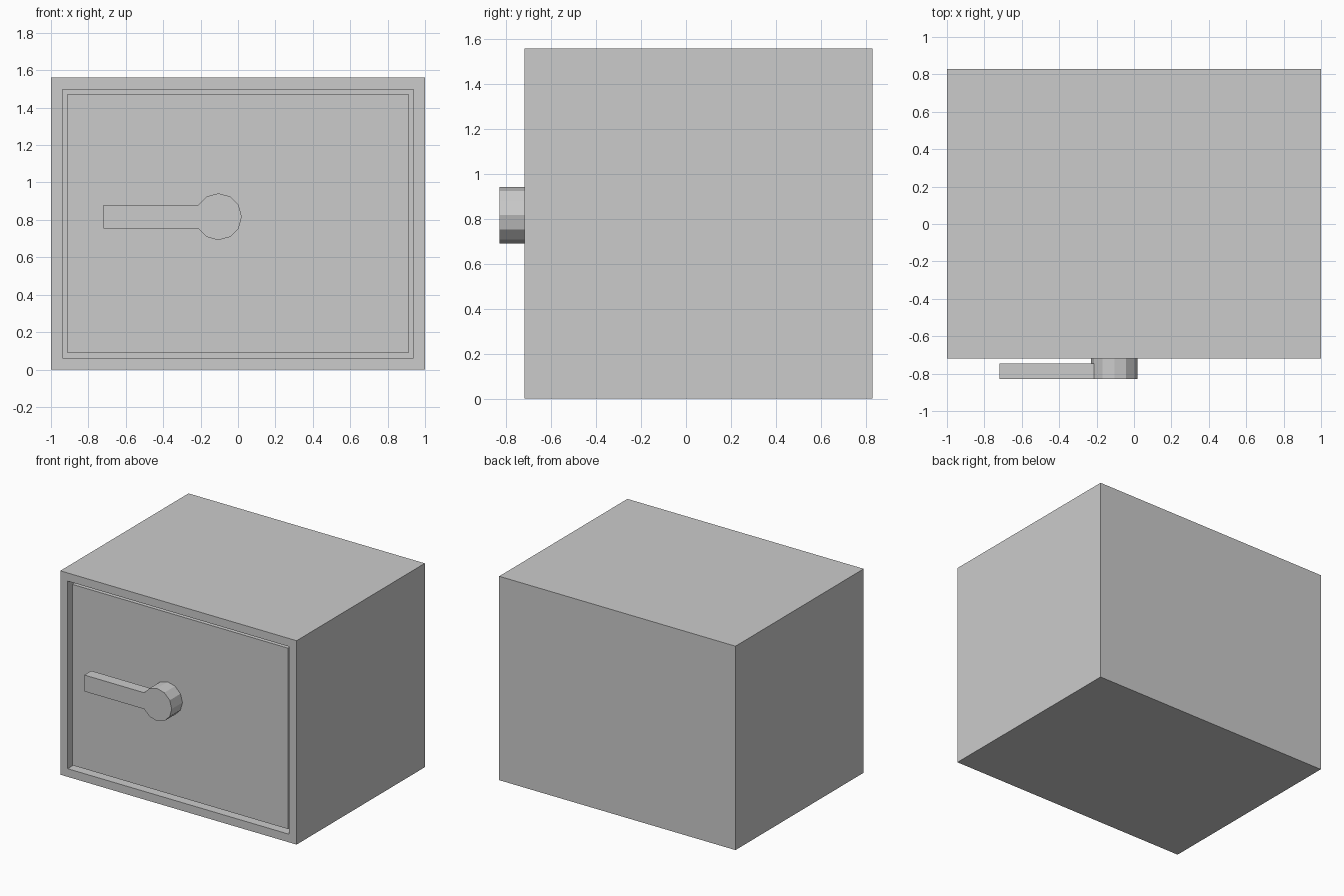
import bpy
import bmesh
from math import pi
from mathutils import Matrix

if "Cube" in bpy.data.objects:
    bpy.data.objects.remove(bpy.data.objects["Cube"])

FRONT = -0.72          # front plane of the cabinet
RECESS = 0.02          # door sits this far behind the frame
DOOR_DEPTH = 0.1


def finish(name, bm):
    bmesh.ops.recalc_face_normals(bm, faces=bm.faces)
    mesh = bpy.data.meshes.new(name)
    bm.to_mesh(mesh)
    bm.free()
    obj = bpy.data.objects.new(name, mesh)
    bpy.context.collection.objects.link(obj)
    return obj


def box_bm(lo, hi):
    bm = bmesh.new()
    size = [b - a for a, b in zip(lo, hi)]
    mid = [(a + b) / 2 for a, b in zip(lo, hi)]
    bmesh.ops.create_cube(bm, size=1, matrix=Matrix.Translation(mid) @ Matrix.Diagonal((*size, 1)))
    return bm


# Cabinet with a framed opening in the front
bm = box_bm((-1, FRONT, 0), (1, 0.83, 1.56))
front = min(bm.faces, key=lambda f: f.calc_center_median().y)
bmesh.ops.inset_region(bm, faces=[front], thickness=0.088)
pocket = bmesh.ops.extrude_discrete_faces(bm, faces=[front])["faces"]
bmesh.ops.translate(bm, verts=pocket[0].verts, vec=(0, RECESS + DOOR_DEPTH, 0))
finish("cabinet", bm)

# Door slab filling the opening, slightly recessed
finish("door", box_bm((-0.912, FRONT + RECESS, 0.088),
                      (0.912, FRONT + RECESS + DOOR_DEPTH, 1.472)))

# Handle: twelve-sided hub joined flush with a flat lever
HX, HZ, R = -0.105, 0.817, 0.125
Y0, Y1 = -0.83, FRONT + RECESS
bm = bmesh.new()
bmesh.ops.create_cone(bm, cap_ends=True, segments=12, radius1=R, radius2=R, depth=Y1 - Y0,
                      matrix=Matrix.Translation((HX, (Y0 + Y1) / 2, HZ)) @ Matrix.Rotation(pi / 2, 4, 'X'))
handle = finish("handle", bm)

lever = finish("lever_helper", box_bm((-0.72, Y0, HZ - R / 2), (HX - 0.02, -0.745, HZ + R / 2)))
lever.hide_render = True
lever.hide_viewport = True
join = handle.modifiers.new("join_lever", 'BOOLEAN')
join.operation = 'UNION'
join.solver = 'EXACT'
join.object = lever
